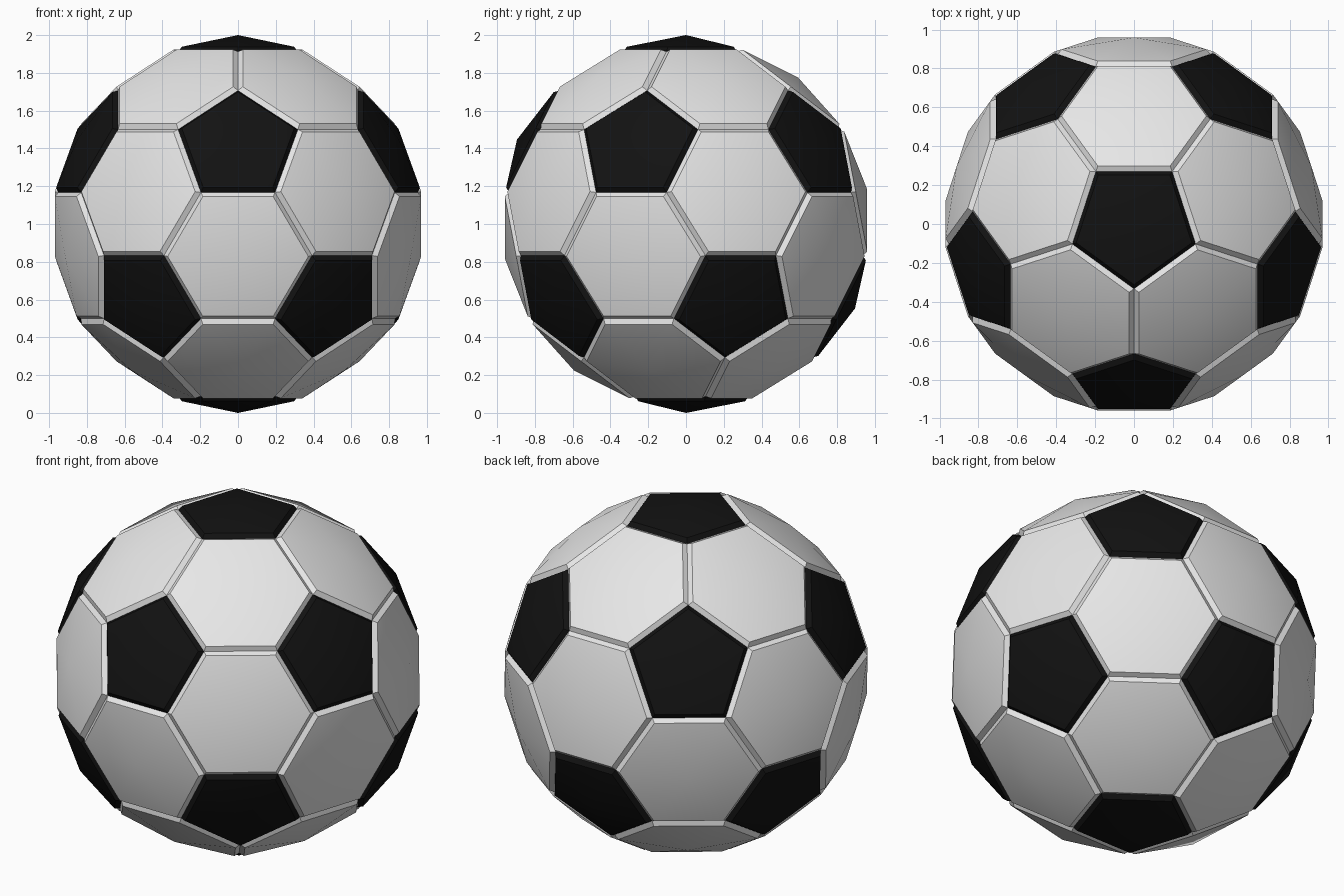
import bpy, bmesh, math
from mathutils import Vector
from itertools import combinations

if "Cube" in bpy.data.objects:
    bpy.data.objects.remove(bpy.data.objects["Cube"])

EDGE = 0.392      # seam edge length of the truncated icosahedron
INSET = 0.017     # bevel width at the panel rim
RISE = 0.026      # bevel height
POKE = 0.0618     # dome height at the panel centre


def material(name, rgb):
    m = bpy.data.materials.new(name)
    m.diffuse_color = (*rgb, 1)
    m.use_nodes = True
    m.node_tree.nodes["Principled BSDF"].inputs["Base Color"].default_value = m.diffuse_color
    return m


white = material("white", (0.8, 0.8, 0.8))
black = material("black", (0.006, 0.006, 0.006))

# Icosahedron directions: poles plus two staggered rings
pts = [Vector((0, 0, 1)), Vector((0, 0, -1))]
for z, start in ((1, -90), (-1, 90)):
    for k in range(5):
        a = math.radians(start + 72 * k)
        pts.append(Vector((2 * math.cos(a), 2 * math.sin(a), z)) / math.sqrt(5))
side = 4 / math.sqrt(10 + 2 * math.sqrt(5))
scale = EDGE * 3 / side
near = lambda p, q: abs((p - q).length - side) < 0.01


def third(p, q):
    return (p + (q - p) / 3) * scale


def add_panel(bm, corners):
    # One raised panel: bevelled rim and a shallow dome
    c = sum(corners, Vector()) / len(corners)
    n = c.normalized()
    u = (corners[0] - c).normalized()
    w = n.cross(u)
    corners = sorted(corners, key=lambda p: math.atan2((p - c).dot(w), (p - c).dot(u)))
    num = len(corners)
    apothem = (corners[0] - c).length * math.cos(math.pi / num)
    k = 1 - INSET / apothem
    base = [bm.verts.new(p) for p in corners]
    rim = [bm.verts.new(c + (p - c) * k + n * RISE) for p in corners]
    top = bm.verts.new(c + n * (RISE + POKE))
    for i in range(num):
        j = (i + 1) % num
        bm.faces.new((base[i], base[j], rim[j], rim[i]))
        bm.faces.new((rim[i], rim[j], top)).smooth = True
    for i in range(num):
        bm.edges.get((rim[i], rim[(i + 1) % num])).smooth = False


def build(name, panels, mat):
    bm = bmesh.new()
    for corners in panels:
        add_panel(bm, corners)
    me = bpy.data.meshes.new(name)
    bm.to_mesh(me)
    bm.free()
    me.materials.append(mat)
    ob = bpy.data.objects.new(name, me)
    ob.location.z = 1
    bpy.context.collection.objects.link(ob)


# Black pentagons sit on the icosahedron's corners
build("pentagon_panels",
      [[third(p, q) for q in pts if near(p, q)] for p in pts], black)

# White hexagons sit on its triangles
build("hexagon_panels",
      [[third(p, q) for p in t for q in t if p is not q]
       for t in combinations(pts, 3)
       if all(near(p, q) for p, q in combinations(t, 2))], white)
